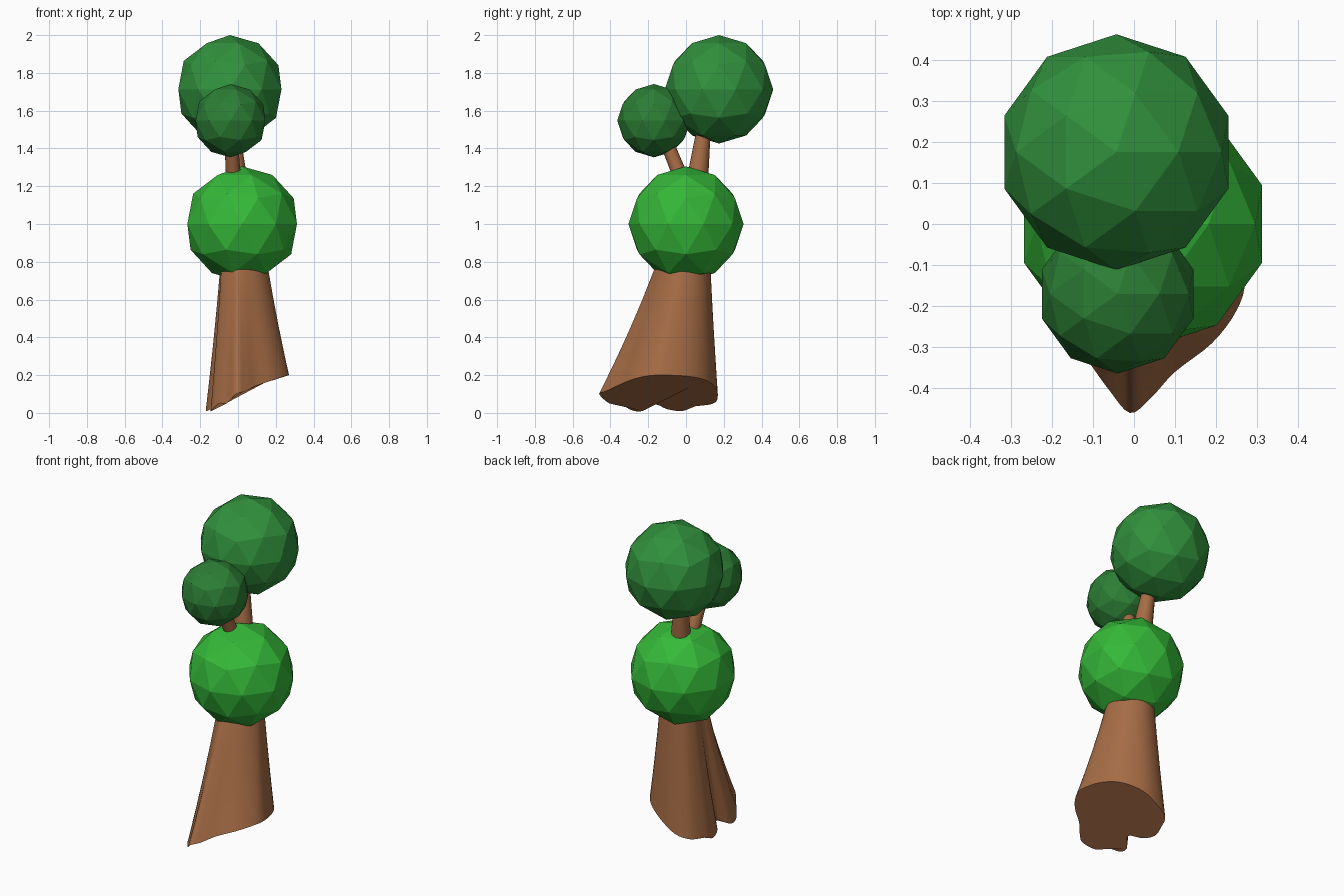
import bpy, bmesh, math
from mathutils import Vector

if "Cube" in bpy.data.objects:
    bpy.data.objects.remove(bpy.data.objects["Cube"])


def material(name, rgb):
    m = bpy.data.materials.new(name)
    m.diffuse_color = (*rgb, 1)
    m.use_nodes = True
    m.node_tree.nodes["Principled BSDF"].inputs["Base Color"].default_value = m.diffuse_color
    return m


BARK = material("bark", (0.38, 0.15, 0.06))
LIGHT = material("light_leaves", (0.035, 0.48, 0.04))
DARK = material("dark_leaves", (0.03, 0.28, 0.045))
DEEP = material("deep_leaves", (0.025, 0.21, 0.035))


def add_object(name, bm, mat):
    mesh = bpy.data.meshes.new(name)
    bmesh.ops.recalc_face_normals(bm, faces=bm.faces)
    bm.to_mesh(mesh)
    bm.free()
    ob = bpy.data.objects.new(name, mesh)
    ob.data.materials.append(mat)
    bpy.context.collection.objects.link(ob)
    return ob


def smooth(ob, angle=45):
    bpy.ops.object.select_all(action='DESELECT')
    ob.select_set(True)
    bpy.context.view_layer.objects.active = ob
    bpy.ops.object.shade_smooth_by_angle(angle=math.radians(angle))


def loft(name, rings, mat):
    bm = bmesh.new()
    loops = [[bm.verts.new(p) for p in ring] for ring in rings]
    n = len(loops[0])
    for a, b in zip(loops, loops[1:]):
        for i in range(n):
            bm.faces.new((a[i], a[(i + 1) % n], b[(i + 1) % n], b[i]))
    bm.faces.new(loops[0][::-1])
    bm.faces.new(loops[-1])
    ob = add_object(name, bm, mat)
    smooth(ob)


def closed_spline(pts, steps):
    out, n = [], len(pts)
    for i in range(n):
        a, b, c, d = (Vector(pts[(i + k) % n]) for k in (-1, 0, 1, 2))
        for s in range(steps):
            t = s / steps
            out.append(0.5 * (2 * b + (c - a) * t + (2 * a - 5 * b + 4 * c - d) * t * t
                              + (3 * b - a - 3 * c + d) * t ** 3))
    return out


# Trunk: slanted, ragged foot outline with a groove on the left, lofted up to a rounder top
foot = [(0.27, -0.13, 0.20), (0.24, 0.0, 0.195), (0.17, 0.10, 0.175), (0.06, 0.16, 0.13),
        (-0.04, 0.165, 0.07), (-0.12, 0.13, 0.045), (-0.16, 0.05, 0.035), (-0.17, -0.02, 0.01),
        (-0.145, -0.10, 0.02), (-0.095, -0.165, 0.045), (-0.14, -0.23, 0.01),
        (-0.14, -0.29, 0.015), (-0.10, -0.35, 0.05), (-0.06, -0.405, 0.05),
        (-0.01, -0.46, 0.10), (0.04, -0.425, 0.115), (0.10, -0.36, 0.145),
        (0.19, -0.29, 0.175), (0.25, -0.21, 0.195)]
base = closed_spline(foot, 4)
rings = []
for t in (0, 0.12, 0.3, 0.5, 0.75, 1.0, 1.12):
    e = t + 0.15 * t * max(0, 1 - t)
    ring = []
    for p in base:
        u = Vector(((p.x - 0.05) / 0.22, (p.y + 0.147) / 0.312))
        u = u * 0.45 + u.normalized() * 0.55
        top = Vector((0.03 + 0.13 * u.x, -0.02 + 0.15 * u.y, 0.76))
        q = p.lerp(top, e)
        q.z = max(p.z, 0) + (0.76 - max(p.z, 0)) * t
        ring.append(q)
    rings.append(ring)
loft("trunk", rings, BARK)


# Branches: tapered limbs above the lower foliage
def branch(name, start, end, r1, r2, sides=16):
    rot = (Vector(end) - Vector(start)).to_track_quat('Z', 'Y')
    ring = lambda c, r: [Vector(c) + rot @ Vector((r * math.cos(k * math.tau / sides),
                         r * math.sin(k * math.tau / sides), 0)) for k in range(sides)]
    loft(name, [ring(start, r1), ring(end, r2)], BARK)


branch("back_branch", (0.0, 0.05, 1.15), (-0.035, 0.10, 1.55), 0.064, 0.034)
branch("front_branch", (-0.02, 0.0, 1.18), (-0.04, -0.13, 1.5), 0.042, 0.034)


# Foliage: faceted balls
for name, centre, radius, mat in (
        ("lower_foliage", (0.022, 0, 1.0), 0.305, LIGHT),
        ("upper_foliage", (-0.043, 0.175, 1.713), 0.287, DARK),
        ("small_foliage", (-0.04, -0.17, 1.547), 0.194, DEEP)):
    bm = bmesh.new()
    bmesh.ops.create_icosphere(bm, subdivisions=2, radius=radius)
    add_object(name, bm, mat).location = centre
